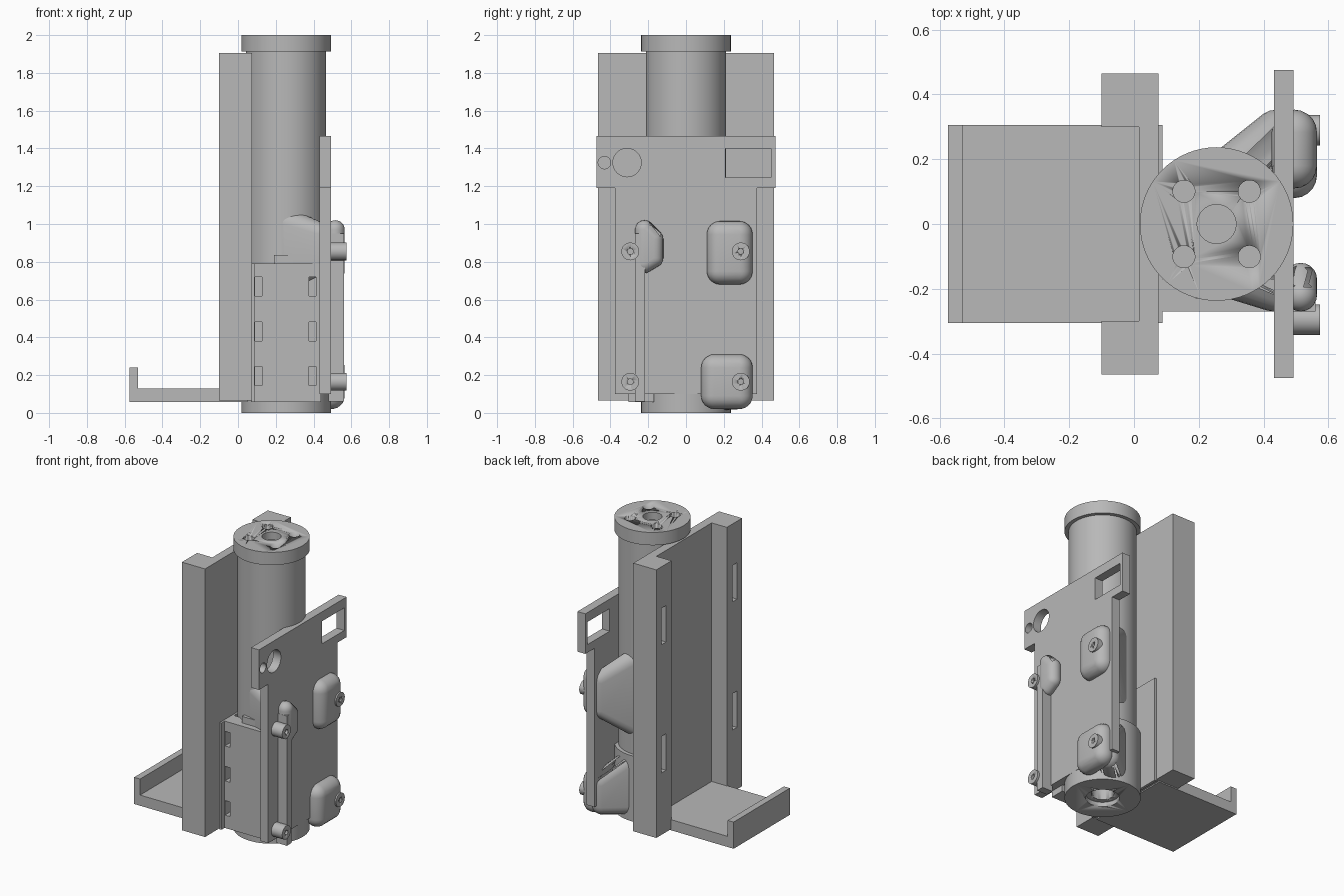
import bpy, bmesh, math
from mathutils import Vector, Matrix

if "Cube" in bpy.data.objects:
    bpy.data.objects.remove(bpy.data.objects["Cube"])

grey = bpy.data.materials.new("plain grey")
grey.use_nodes = True
grey.diffuse_color = (0.48, 0.48, 0.48, 1)
grey.node_tree.nodes["Principled BSDF"].inputs["Base Color"].default_value = grey.diffuse_color

TUBE_X = 0.255


def make(name, bm, smooth=False):
    bmesh.ops.recalc_face_normals(bm, faces=bm.faces)
    mesh = bpy.data.meshes.new(name)
    bm.to_mesh(mesh)
    bm.free()
    mesh.materials.append(grey)
    ob = bpy.data.objects.new(name, mesh)
    bpy.context.collection.objects.link(ob)
    if smooth:
        activate(ob)
        bpy.ops.object.shade_smooth_by_angle(angle=math.radians(35))
    return ob


def activate(ob):
    bpy.ops.object.select_all(action="DESELECT")
    ob.select_set(True)
    bpy.context.view_layer.objects.active = ob


def box(name, x, y, z):
    bm = bmesh.new()
    bmesh.ops.create_cube(bm, size=1)
    for v in bm.verts:
        v.co = Vector([a[0] if c < 0 else a[1] for c, a in zip(v.co, (x, y, z))])
    return make(name, bm)


def rod_x(name, x, y, z, r):
    """Cylinder along x between the two x values."""
    bm = bmesh.new()
    turn = Matrix.Translation(((x[0] + x[1]) / 2, y, z)) @ Matrix.Rotation(math.pi / 2, 4, "Y")
    bmesh.ops.create_cone(bm, cap_ends=True, segments=40, radius1=r, radius2=r,
                          depth=x[1] - x[0], matrix=turn)
    return make(name, bm, True)


def rod_z(name, x, y, z, r):
    bm = bmesh.new()
    bmesh.ops.create_cone(bm, cap_ends=True, segments=64, radius1=r, radius2=r, depth=z[1] - z[0],
                          matrix=Matrix.Translation((x, y, (z[0] + z[1]) / 2)))
    return make(name, bm, True)


def prism_z(name, outline, z):
    """Extrude an xy outline from z[0] to z[1]."""
    bm = bmesh.new()
    face = bm.faces.new([bm.verts.new((x, y, z[0])) for x, y in outline])
    ext = bmesh.ops.extrude_face_region(bm, geom=[face])["geom"]
    for v in ext:
        if isinstance(v, bmesh.types.BMVert):
            v.co.z = z[1]
    return make(name, bm)


def blob(name, r_outer, outer, r_inner=0, inner=()):
    """Rounded hull wrapped round balls at the given centres."""
    bm = bmesh.new()
    for centres, r in ((outer, r_outer), (inner, r_inner)):
        for c in centres:
            bmesh.ops.create_icosphere(bm, subdivisions=3, radius=r, matrix=Matrix.Translation(c))
    res = bmesh.ops.convex_hull(bm, input=bm.verts)
    junk = [v for v in set(res["geom_interior"] + res["geom_unused"])
            if isinstance(v, bmesh.types.BMVert)]
    bmesh.ops.delete(bm, geom=junk, context="VERTS")
    inside = [f for f in bm.faces if any(not e.is_manifold for e in f.edges)]
    bmesh.ops.delete(bm, geom=inside, context="FACES")
    return make(name, bm, True)


def cut(target, cutters):
    for c in cutters:
        c.hide_render = True
        mod = target.modifiers.new("cut", "BOOLEAN")
        mod.operation, mod.solver, mod.object = "DIFFERENCE", "EXACT", c
        activate(target)
        bpy.ops.object.modifier_apply(modifier=mod.name)
        bpy.data.objects.remove(c)


# Channel-shaped upright with blind slots in both posts
o, i = 0.465, 0.3
upright = prism_z("channel_upright", [(-0.10, -o), (0.075, -o), (0.075, o), (-0.10, o), (-0.10, i),
                                      (0.015, i), (0.015, -i), (-0.10, -i)], (0.065, 1.905))
cut(upright, [box("slot_cutter", (-0.2, -0.04), sorted((s * 0.36, s * 0.41)), (z, z + 0.25))
              for s in (-1, 1) for z in (0.49, 1.37)])

# Tray and the carrier sheet behind the upright
box("tray_floor", (-0.575, 0.05), (-0.305, 0.305), (0.057, 0.13))
box("tray_lip", (-0.575, -0.53), (-0.305, 0.305), (0.057, 0.24))
box("carrier_sheet", (0.07, 0.088), (-0.305, 0.305), (0.057, 0.79))

# Main tube with its end cuffs
rod_z("tube", TUBE_X, 0, (0.3, 1.95), 0.212)
cap = rod_z("top_cap", TUBE_X, 0, (1.912, 2.0), 0.237)
holes = [rod_z("bolt_cutter", TUBE_X + sx * 0.101, sy * 0.101, (1.94, 2.1), 0.034)
         for sx in (-1, 1) for sy in (-1, 1)]
cut(cap, holes + [rod_z("centre_cutter", TUBE_X, 0, (1.94, 2.1), 0.06)])
cuff = rod_z("bottom_cuff", TUBE_X, 0, (0, 0.45), 0.237)
cut(cuff, [rod_z("bore_cutter", TUBE_X, 0, (-0.1, 0.03), 0.105),
           rod_z("inner_bore_cutter", TUBE_X, 0, (-0.1, 0.12), 0.07)])

# Slotted side wall
wall = box("side_wall", (0.08, 0.44), (-0.27, -0.17), (0.057, 0.79))
cut(wall, [box("wall_slot_cutter", (x, x + 0.038), (-0.4, -0.215), (z, z + 0.1))
           for x in (0.09, 0.375) for z in (0.145, 0.38, 0.62)])
box("wall_tab", (0.19, 0.31), (-0.23, -0.17), (0.78, 0.835))

# Mounting plate with wide head and openings
bm = bmesh.new()
outline = [(-0.375, 0.1), (0.375, 0.1), (0.375, 1.19), (0.475, 1.19),
           (0.475, 1.465), (-0.475, 1.465), (-0.475, 1.19), (-0.375, 1.19)]
face = bm.faces.new([bm.verts.new((0.432, y, z)) for y, z in outline])
for v in bmesh.ops.extrude_face_region(bm, geom=[face])["geom"]:
    if isinstance(v, bmesh.types.BMVert):
        v.co.x = 0.492
plate = make("mounting_plate", bm)
cut(plate, [box("window_cutter", (0.3, 0.6), (0.21, 0.45), (1.245, 1.4)),
            rod_x("round_cutter", (0.3, 0.6), -0.312, 1.325, 0.075),
            rod_x("small_round_cutter", (0.3, 0.6), -0.432, 1.325, 0.033)])

# Rounded pads on the plate, and flares joining them to the tube
pads = {"upper": (0.75, 0.945, 0.18, 0.62, 1.08), "lower": (0.09, 0.24, 0.15, 0.09, 0.4)}
for level, (z0, z1, y0, f0, f1) in pads.items():
    blob(level + "_pad", 0.07, [(0.495, y, z) for y in (y0, 0.283) for z in (z0, z1)])
    blob(level + "_flare", 0.07, [(0.44, 0.283, z) for z in (z0, z1)],
         0.08, [(0.27, 0.135, z) for z in (f0, f1)])
blob("rail_pad", 0.05, [(0.515, -0.22, 0.79), (0.515, -0.22, 0.97),
                        (0.515, -0.17, 0.82), (0.515, -0.17, 0.92)])
blob("front_flare", 0.06, [(0.43, -0.21, z) for z in (0.8, 0.95)],
     0.08, [(0.27, -0.14, z) for z in (0.7, 1.0)])

# Vertical rail beside the pad
box("rail", (0.48, 0.56), (-0.27, -0.217), (0.06, 0.95))

# Screw bosses
for y in (-0.295, 0.29):
    for z in (0.855, 0.165):
        boss = rod_x("screw_boss", (0.48, 0.575), y, z, 0.047)
        cut(boss, [rod_x("screw_cutter", (0.53, 0.6), y, z, 0.015)])
